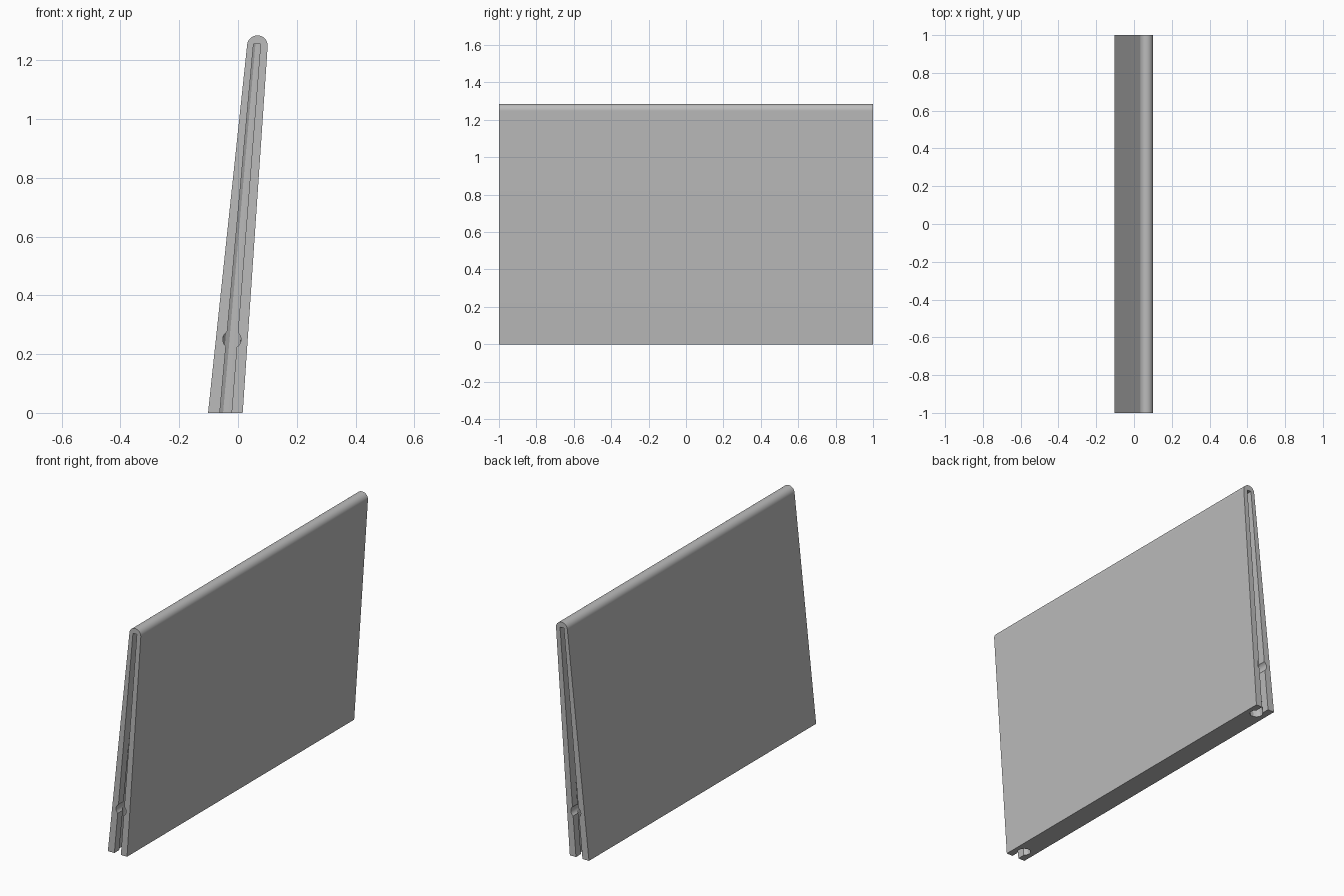
import bpy, bmesh, math

old = bpy.data.objects.get("Cube")
if old:
    bpy.data.objects.remove(old, do_unlink=True)

grey = bpy.data.materials.new("light_grey")
grey.use_nodes = True
colour = (0.5, 0.5, 0.5, 1)
grey.diffuse_color = colour
grey.node_tree.nodes["Principled BSDF"].inputs["Base Color"].default_value = colour


def loft(name, lower, upper):
    """Closed solid between two matching outlines."""
    bm = bmesh.new()
    a = [bm.verts.new(p) for p in lower]
    b = [bm.verts.new(p) for p in upper]
    bm.faces.new(a)
    bm.faces.new(b)
    for i in range(len(a)):
        j = (i + 1) % len(a)
        bm.faces.new((a[i], a[j], b[j], b[i]))
    bmesh.ops.recalc_face_normals(bm, faces=bm.faces)
    mesh = bpy.data.meshes.new(name)
    bm.to_mesh(mesh)
    bm.free()
    mesh.materials.append(grey)
    obj = bpy.data.objects.new(name, mesh)
    bpy.context.collection.objects.link(obj)
    return obj


TOP = 1.255      # top of the channels
DEPTH = 0.07     # depth of the channel centre


def centre_x(z):
    return -0.042 + 0.085 * z


def keyhole(z, side):
    """Narrow mouth opening into a twelve-sided bore."""
    size = 1 - 0.32 * z
    r, m = 0.034 * size, 0.02 * size
    neck = DEPTH - math.sqrt(r * r - m * m)
    pts = [(-m, neck), (-m, -0.03), (m, -0.03), (m, neck)]
    for k in range(10):
        t = math.radians(45 + 30 * k)
        pts.append((r * math.sin(t), DEPTH - r * math.cos(t)))
    return [(centre_x(z) + u, side * (1 - v), z) for u, v in pts]


# Tapered leaning panel with a rounded top edge
profile = [(-0.102, 0), (0.016, 0)]
for k in range(25):
    t = math.radians(-4 + 178 * k / 24)
    profile.append((0.066 + 0.035 * math.cos(t), 1.25 + 0.035 * math.sin(t)))
panel = loft("panel", [(x, -1, z) for x, z in profile],
             [(x, 1, z) for x, z in profile])

# Channel and round entry hole in each end
cutters = []
for side, end in ((-1, "front"), (1, "back")):
    cutters.append(loft(end + "_channel_cutter",
                        keyhole(-0.05, side), keyhole(TOP, side)))
    ring = [(centre_x(0.25) + 0.031 * math.cos(k * math.tau / 24),
             0.25 + 0.031 * math.sin(k * math.tau / 24)) for k in range(24)]
    cutters.append(loft(end + "_hole_cutter",
                        [(x, side * 1.03, z) for x, z in ring],
                        [(x, side * (1 - DEPTH), z) for x, z in ring]))

for cutter in cutters:
    mod = panel.modifiers.new(cutter.name, "BOOLEAN")
    mod.operation = "DIFFERENCE"
    mod.solver = "EXACT"
    mod.object = cutter

bpy.ops.object.select_all(action="DESELECT")
panel.select_set(True)
bpy.context.view_layer.objects.active = panel
for cutter in cutters:
    bpy.ops.object.modifier_apply(modifier=cutter.name)
    bpy.data.objects.remove(cutter, do_unlink=True)

# Smooth the round top, keep the facets crisp
bpy.ops.object.shade_smooth_by_angle(angle=math.radians(25))
